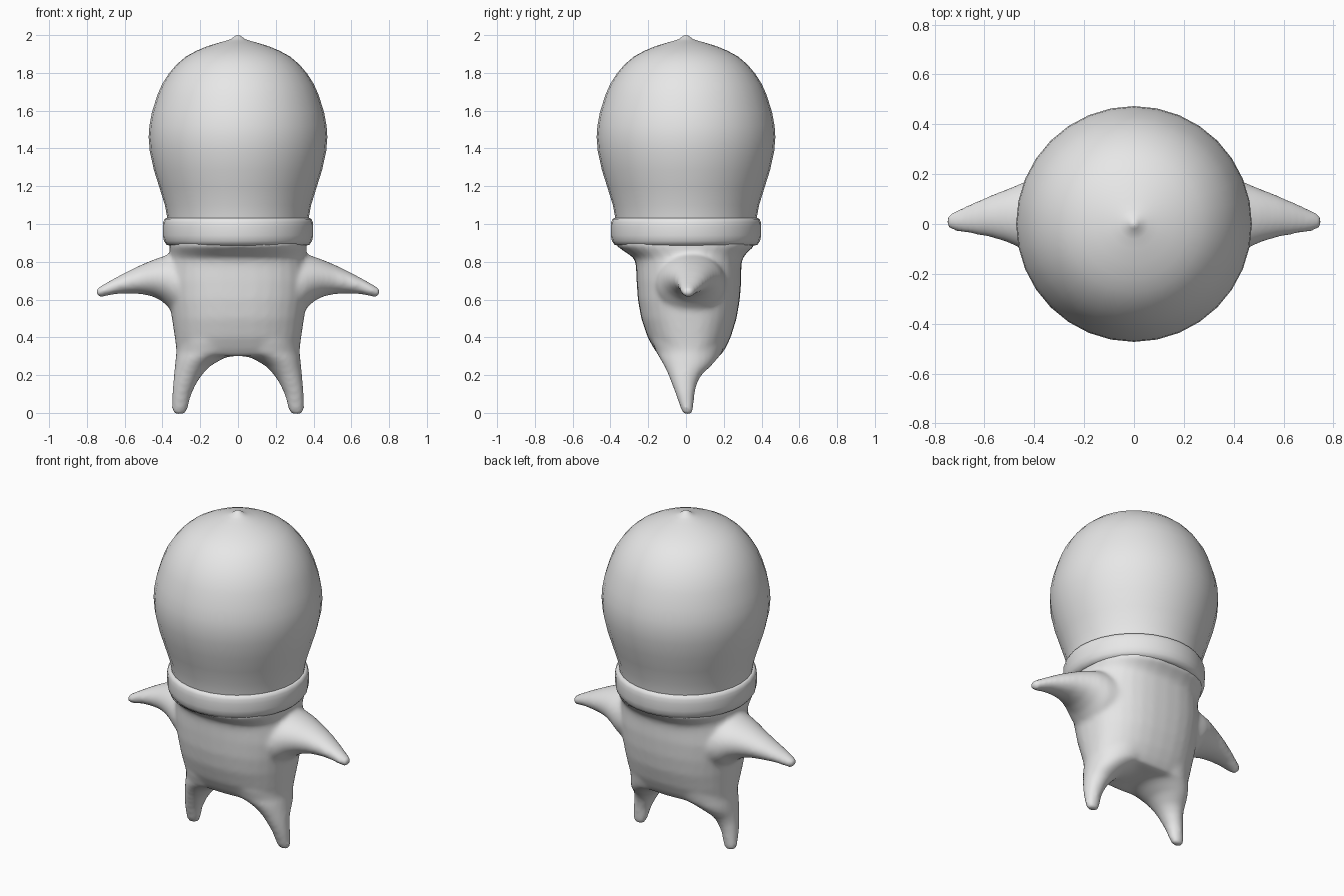
import bpy, bmesh, math

grey = bpy.data.materials.new("plain_grey")
grey.diffuse_color = (0.8, 0.8, 0.8, 1)


def make_object(name, bm):
    bmesh.ops.recalc_face_normals(bm, faces=bm.faces)
    mesh = bpy.data.meshes.new(name)
    bm.to_mesh(mesh)
    bm.free()
    obj = bpy.data.objects.new(name, mesh)
    bpy.context.collection.objects.link(obj)
    mesh.materials.append(grey)
    mesh.polygons.foreach_set("use_smooth", [True] * len(mesh.polygons))
    return obj


def bridge(bm, rings):
    for a, b in zip(rings, rings[1:]):
        n = len(a)
        for i in range(n):
            bm.faces.new((a[i], a[(i + 1) % n], b[(i + 1) % n], b[i]))


def lathe(name, profile, sides=32):
    """Turn a profile of (radius, height) around z; radius 0 becomes a tip."""
    bm = bmesh.new()
    rings = []
    for r, z in profile:
        rings.append([bm.verts.new((r * math.cos(2 * math.pi * i / sides),
                                    r * math.sin(2 * math.pi * i / sides), z))
                      for i in range(sides)])
    bridge(bm, rings)
    bmesh.ops.remove_doubles(bm, verts=bm.verts, dist=1e-5)
    return make_object(name, bm)


def loft(bm, sections, place, power=1.0, sides=32):
    """Closed tube of rounded sections (position, u0, u1, v0, v1)."""
    rings = []
    for t, u0, u1, v0, v1 in sections:
        ring = []
        for i in range(sides):
            c, s = (math.cos(2 * math.pi * i / sides), math.sin(2 * math.pi * i / sides))
            u = math.copysign(abs(c) ** power, c)
            v = math.copysign(abs(s) ** power, s)
            ring.append(bm.verts.new(place(t, (u0 + u1) / 2 + u * (u1 - u0) / 2,
                                           (v0 + v1) / 2 + v * (v1 - v0) / 2)))
        rings.append(ring)
    bridge(bm, rings)
    bm.faces.new(rings[0])
    bm.faces.new(rings[-1])


# Body: torso, arms and legs fused into one smooth skin
bm = bmesh.new()
torso = [(0.30, -0.322, 0.322, -0.14, 0.18), (0.34, -0.328, 0.328, -0.17, 0.208),
         (0.40, -0.335, 0.335, -0.203, 0.237), (0.50, -0.35, 0.35, -0.237, 0.268),
         (0.60, -0.365, 0.365, -0.255, 0.285), (0.70, -0.375, 0.375, -0.262, 0.293),
         (0.78, -0.37, 0.37, -0.265, 0.293), (0.82, -0.362, 0.362, -0.275, 0.30),
         (0.85, -0.36, 0.36, -0.32, 0.325), (0.885, -0.365, 0.365, -0.37, 0.365),
         (0.93, -0.36, 0.36, -0.36, 0.36)]
loft(bm, torso, lambda t, u, v: (u, v, t), power=0.85)

leg = [(-0.008, 0.285, 0.335, -0.012, 0.03), (0.015, 0.268, 0.351, -0.025, 0.038),
       (0.10, 0.247, 0.349, -0.055, 0.045), (0.16, 0.218, 0.343, -0.078, 0.06),
       (0.20, 0.192, 0.339, -0.093, 0.082), (0.25, 0.145, 0.334, -0.117, 0.135),
       (0.29, 0.075, 0.33, -0.14, 0.17), (0.315, -0.02, 0.328, -0.155, 0.19),
       (0.38, -0.05, 0.325, -0.18, 0.21)]
arm = [(0.26, -0.18, 0.22, 0.50, 0.85), (0.35, -0.15, 0.205, 0.54, 0.845),
       (0.40, -0.125, 0.188, 0.59, 0.828), (0.45, -0.10, 0.165, 0.616, 0.81),
       (0.51, -0.073, 0.14, 0.629, 0.785), (0.58, -0.052, 0.113, 0.632, 0.752),
       (0.65, -0.04, 0.083, 0.629, 0.715), (0.70, -0.032, 0.06, 0.618, 0.687),
       (0.735, -0.024, 0.045, 0.611, 0.668), (0.753, -0.008, 0.03, 0.627, 0.655)]
for side in (-1, 1):
    loft(bm, leg, lambda t, u, v: (side * u, v, t))
    loft(bm, arm, lambda t, u, v: (side * t, u, v))
body = make_object("body", bm)
# Every loft must face outward before they are fused
remesh = body.modifiers.new("fuse", 'REMESH')
remesh.mode = 'VOXEL'
remesh.voxel_size = 0.014
remesh.use_smooth_shade = True
smooth = body.modifiers.new("blend", 'SMOOTH')
smooth.factor = 0.5
smooth.iterations = 8

# Collar: rolled band around the neck
lathe("collar", [(0.30, 0.89), (0.36, 0.885), (0.378, 0.89), (0.392, 0.91),
                 (0.398, 0.94), (0.398, 0.985), (0.396, 1.01), (0.389, 1.026),
                 (0.378, 1.032), (0.364, 1.025), (0.35, 1.0)])

# Head: tall dome with a small point on top
lathe("head", [(0.36, 0.95), (0.37, 1.0), (0.376, 1.04), (0.387, 1.10),
               (0.415, 1.19), (0.445, 1.285), (0.467, 1.385), (0.473, 1.46),
               (0.469, 1.52), (0.456, 1.59), (0.428, 1.68), (0.402, 1.74),
               (0.367, 1.795), (0.325, 1.845), (0.275, 1.887), (0.22, 1.917),
               (0.16, 1.942), (0.10, 1.96), (0.06, 1.971), (0.038, 1.979),
               (0.02, 1.992), (0.01, 1.998), (0.0, 2.0)])
